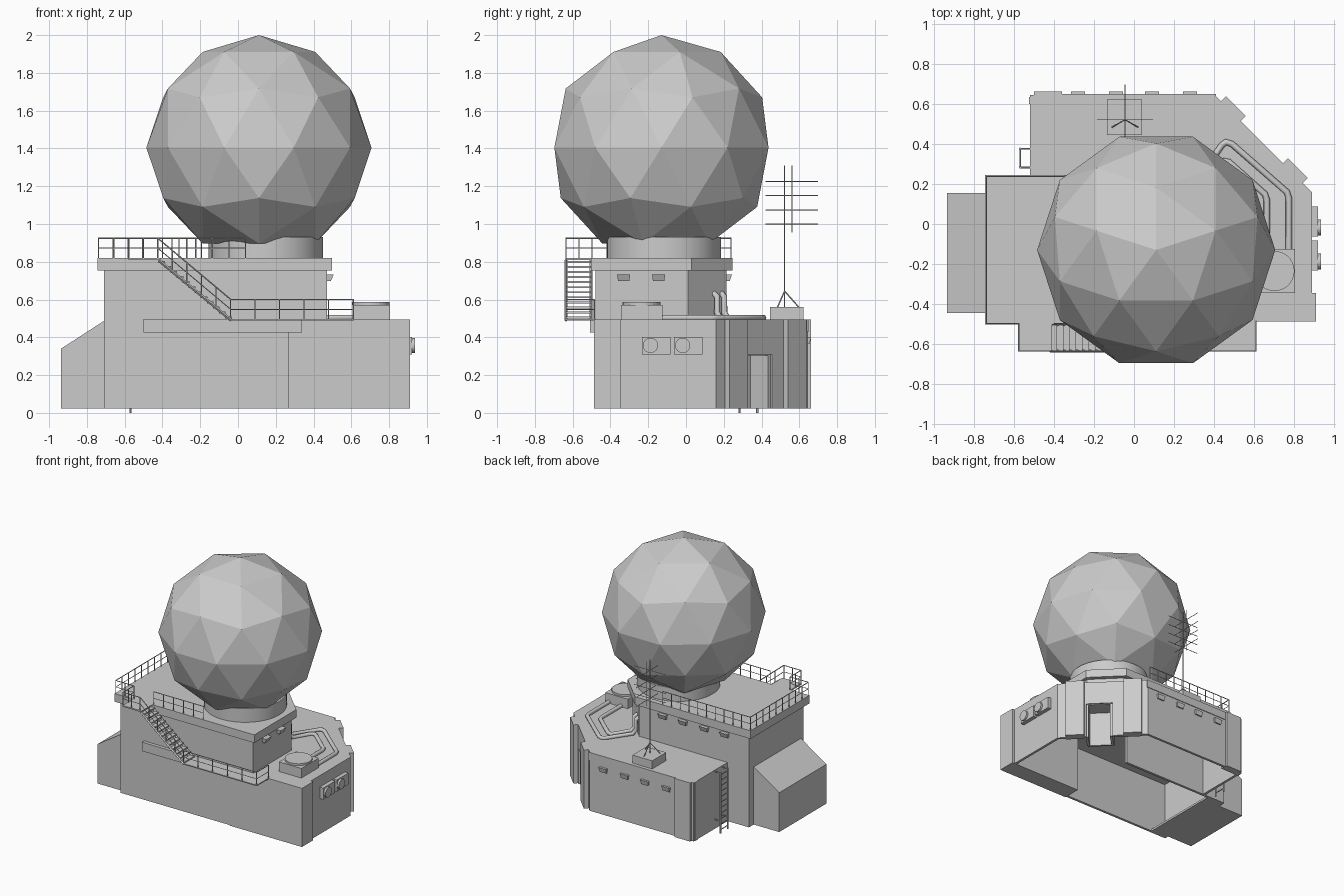
import bpy, bmesh, math
from mathutils import Vector, Matrix

if "Cube" in bpy.data.objects:
    bpy.data.objects.remove(bpy.data.objects["Cube"])

FLOOR = .024


def finish(name, bm):
    bmesh.ops.recalc_face_normals(bm, faces=bm.faces)
    me = bpy.data.meshes.new(name)
    bm.to_mesh(me)
    bm.free()
    ob = bpy.data.objects.new(name, me)
    bpy.context.collection.objects.link(ob)
    return ob


def extrude(bm, f, vec, keep=False):
    ext = bmesh.ops.extrude_face_region(bm, geom=[f], use_keep_orig=keep)
    bmesh.ops.translate(bm, vec=vec, verts=[v for v in ext["geom"] if isinstance(v, bmesh.types.BMVert)])


def prism(name, pts, z0, z1, hollow=0.0):
    """Vertical extrusion of a plan; hollow leaves an open underside with walls."""
    bm = bmesh.new()
    f = bm.faces.new([bm.verts.new((x, y, z0)) for x, y in pts])
    extrude(bm, f, (0, 0, z1 - z0), True)
    bmesh.ops.recalc_face_normals(bm, faces=bm.faces)
    if hollow:
        bmesh.ops.inset_region(bm, faces=[f], thickness=hollow, use_even_offset=True)
        extrude(bm, f, (0, 0, z1 - z0 - hollow))
        if f.is_valid:
            bmesh.ops.delete(bm, geom=[f], context="FACES_ONLY")
    return finish(name, bm)


def add_box(bm, lo, hi, rot=0.0):
    lo, hi = Vector(lo), Vector(hi)
    m = Matrix.Translation((lo + hi) / 2) @ Matrix.Rotation(rot, 4, "Z") @ Matrix.Diagonal((*(hi - lo), 1))
    bmesh.ops.create_cube(bm, size=1, matrix=m)


def box(name, lo, hi, rot=0.0):
    bm = bmesh.new()
    add_box(bm, lo, hi, rot)
    return finish(name, bm)


def add_rod(bm, a, b, r=0.0035, n=6):
    a, b = Vector(a), Vector(b)
    d = b - a
    m = Matrix.Translation((a + b) / 2) @ d.to_track_quat("Z", "Y").to_matrix().to_4x4()
    bmesh.ops.create_cone(bm, cap_ends=True, segments=n, radius1=r, radius2=r, depth=d.length, matrix=m)


def cylinder(name, a, b, r, n=32):
    bm = bmesh.new()
    add_rod(bm, a, b, r, n)
    ob = finish(name, bm)
    bpy.context.view_layer.objects.active = ob
    ob.select_set(True)
    bpy.ops.object.shade_smooth_by_angle()
    ob.select_set(False)
    return ob


def railing(name, pts, h=0.105, gap=0.08):
    bm = bmesh.new()
    pts = [Vector(p) for p in pts]
    up = Vector((0, 0, h))
    for a, b in zip(pts, pts[1:]):
        add_rod(bm, a + up, b + up)
        add_rod(bm, a + up / 2, b + up / 2, 0.0025)
        n = max(1, round((b - a).length / gap))
        for i in range(n + 1):
            p = a.lerp(b, i / n)
            add_rod(bm, p, p + up)
    return finish(name, bm)


# Lower building, hollow underneath, with a diagonal back right wall
base = prism("lower_building", [(-.71, -.48), (.89, -.48), (.89, .16), (.405, .645),
                                (-.52, .645), (-.52, .215), (-.71, .215)], FLOOR, .495, .02)
box("underside_plate", (-.71, -.48, FLOOR), (-.56, .21, .04))

# Doorway cut through the diagonal wall
A = math.radians(-45)
cutter = box("doorway_cutter", (.565, .325, -.1), (.765, .445, .31), A)
mod = base.modifiers.new("doorway", "BOOLEAN")
mod.object, mod.operation, mod.solver = cutter, "DIFFERENCE", "EXACT"
cutter.hide_render = True
cutter.hide_viewport = True


def diagonal_box(name, y, width, s0, s1, z0, z1):
    """Box on the diagonal wall; s is the distance out from the wall plane."""
    c = Vector((1.05 - y, y)) + Vector((1, 1)).normalized() * (s0 + s1) / 2
    h = (s1 - s0) / 2
    return box(name, (c.x - width / 2, c.y - h, z0), (c.x + width / 2, c.y + h, z1), A)


diagonal_box("door_pilaster_right", .255, .14, -.03, .035, FLOOR, .495)
diagonal_box("door_pilaster_left", .565, .14, -.03, .035, FLOOR, .495)
diagonal_box("doorway_ceiling", .385, .20, -.14, -.01, .305, .315)
diagonal_box("doorway_jamb_left", .448, .02, -.14, -.01, FLOOR, .31)
diagonal_box("doorway_jamb_right", .318, .02, -.14, -.01, FLOOR, .31)
diagonal_box("doorway_back_wall", .385, .20, -.155, -.14, FLOOR, .31)
box("inner_partition_long", (-.52, .195, FLOOR), (.25, .215, .48))

# Corner block, front ledge, back corner pilaster and fascia
box("front_corner_block", (.265, -.488, FLOOR), (.91, -.345, .495))
box("front_ledge", (-.50, -.507, .425), (.34, -.47, .497))
box("back_corner_pilaster", (-.50, .6, FLOOR), (-.36, .662, .495))
box("left_corner_pilaster", (-.525, .6, FLOOR), (-.49, .635, .495))
box("back_fascia", (-.36, .635, .43), (.41, .65, .495))

# Sloped annexe on the left
bm = bmesh.new()
f = bm.faces.new([bm.verts.new((x, -.445, z))
                  for x, z in [(-.937, FLOOR), (-.705, FLOOR), (-.705, .49), (-.937, .34)]])
extrude(bm, f, (0, .6, 0), True)
finish("sloped_annexe", bm)

# Upper storey and its roof slab
prism("upper_storey", [(-.71, -.48), (.47, -.48), (.47, .01), (.265, .215), (-.71, .215)], .48, .765)
prism("roof_slab", [(-.745, -.503), (.497, -.503), (.497, .03), (.282, .245), (-.745, .245)], .755, .82)

# Faceted dome on a round pedestal
cylinder("dome_pedestal", (.147, -.117, .81), (.147, -.117, .93), .302, 40)
bm = bmesh.new()
bmesh.ops.create_icosphere(bm, subdivisions=2, radius=.596,
                           matrix=Matrix.Translation((.111, -.13, 1.404)) @ Matrix.Rotation(math.pi / 2, 4, "Z"))
bmesh.ops.delete(bm, geom=[v for v in bm.verts if v.co.z < .85], context="VERTS")
finish("faceted_dome", bm)

# Stair, landings and railings
box("upper_landing", (-.58, -.637, .81), (-.41, -.49, .82))
box("lower_walkway", (-.05, -.637, .49), (.613, -.48, .498))
bm = bmesh.new()
for i in range(12):
    t = (i + .5) / 12
    x, z = -.42 + .385 * t, .812 - .32 * t
    add_box(bm, (x - .018, -.632, z - .005), (x + .018, -.505, z + .005))
for y in (-.635, -.503):
    add_rod(bm, (-.42, y, .808), (-.035, y, .49), .008, 4)
finish("stair", bm)
railing("stair_railing", [(-.425, -.635, .82), (-.04, -.635, .497)], gap=.1)
railing("roof_railing", [(-.425, -.635, .82), (-.577, -.635, .82), (-.577, -.498, .82), (-.738, -.498, .82),
                         (-.738, .238, .82), (.04, .238, .82)])
railing("roof_front_railing", [(-.40, -.498, .82), (.04, -.498, .82)])
railing("walkway_railing", [(-.04, -.635, .495), (.61, -.635, .495), (.61, -.485, .495)], gap=.12)

# Rooftop fan unit
box("fan_box", (.605, -.345, .49), (.805, -.125, .572))
bm = bmesh.new()
for r0, r1, z0, z1 in [(.1, .1, .57, .587), (.09, .09, .57, .587)]:
    bmesh.ops.create_cone(bm, cap_ends=False, segments=28, radius1=r0, radius2=r1, depth=z1 - z0,
                          matrix=Matrix.Translation((.703, -.235, (z0 + z1) / 2)))
top = [e for e in bm.edges if all(abs(v.co.z - .587) < 1e-4 for v in e.verts)]
bmesh.ops.bridge_loops(bm, edges=top)
finish("fan_rim", bm)

# Wall cooling units on the right
for i, y in enumerate((-.158, .012)):
    box(f"cooling_unit_{i}", (.88, y - .075, .31), (.922, y + .075, .403))
    cylinder(f"cooling_fan_{i}", (.915, y - .03, .357), (.937, y - .03, .357), .04, 24)

# Pipes from the upper storey along the roof to the fan
for i, pts in enumerate([
        [(.27, .17, .63), (.29, .19, .63), (.303, .203, .615), (.303, .203, .53), (.32, .22, .503),
         (.44, .395, .503), (.46, .41, .503), (.49, .40, .503), (.765, .16, .503), (.775, .13, .503), (.775, -.14, .503)],
        [(.31, .13, .63), (.33, .15, .63), (.345, .165, .615), (.345, .165, .53), (.36, .18, .503),
         (.43, .30, .503), (.45, .315, .503), (.475, .31, .503), (.655, .15, .503), (.665, .12, .503), (.665, -.14, .503)]]):
    cu = bpy.data.curves.new(f"roof_pipe_{i}", "CURVE")
    cu.dimensions, cu.bevel_depth, cu.bevel_resolution = "3D", .016, 2
    sp = cu.splines.new("POLY")
    sp.points.add(len(pts) - 1)
    for p, c in zip(sp.points, pts):
        p.co = (*c, 1)
    bpy.context.collection.objects.link(bpy.data.objects.new(f"roof_pipe_{i}", cu))


# Hooded wall lamps, tapering towards the bottom
def lamp(name, x, y, z, turn, reach):
    bm = bmesh.new()
    add_box(bm, (-.035, -.005, -.018), (.035, reach, .018))
    for v in bm.verts:
        if v.co.z < 0:
            v.co.x *= .85
            v.co.y = min(v.co.y, reach * .6)
    bm.transform(Matrix.Translation((x, y, z)) @ Matrix.Rotation(turn, 4, "Z"))
    finish(name, bm)


for i, x in enumerate((.28, .09, -.09, -.28)):
    lamp(f"lower_back_lamp_{i}", x, .643, .385, 0, .02)
for i, x in enumerate((.05, -.13, -.32, -.5)):
    lamp(f"upper_back_lamp_{i}", x, .213, .715, 0, .03)
for i, y in enumerate((-.33, -.145)):
    lamp(f"upper_right_lamp_{i}", .467, y, .715, -math.pi / 2, .04)

# Antenna mast on its base
box("antenna_base", (-.135, .445, .49), (.04, .622, .56))
bm = bmesh.new()
mx, my = -.045, .522
add_rod(bm, (mx, my, .56), (mx, my, 1.31), .003)
add_rod(bm, (mx, .562, .955), (mx, .562, 1.31), .0025)
for k in range(3):
    a = math.radians(90 + 120 * k)
    add_rod(bm, (mx, my, .645), (mx + .075 * math.cos(a), my + .075 * math.sin(a), .56))
for z in (1.0, 1.075, 1.15, 1.225):
    add_rod(bm, (mx, .42, z), (mx, .698, z), .0025)
    add_rod(bm, (mx - .14, my, z), (mx + .14, my, z), .0025)
finish("antenna_mast", bm)

# Ladder on the left of the back wing
bm = bmesh.new()
for y in (.283, .377):
    add_rod(bm, (-.57, y, 0), (-.57, y, .49), .006)
    for z in (.1, .485):
        add_rod(bm, (-.57, y, z), (-.515, y, z), .005)
for i in range(11):
    add_rod(bm, (-.57, .283, .03 + .044 * i), (-.57, .377, .03 + .044 * i), .004)
finish("ladder", bm)
